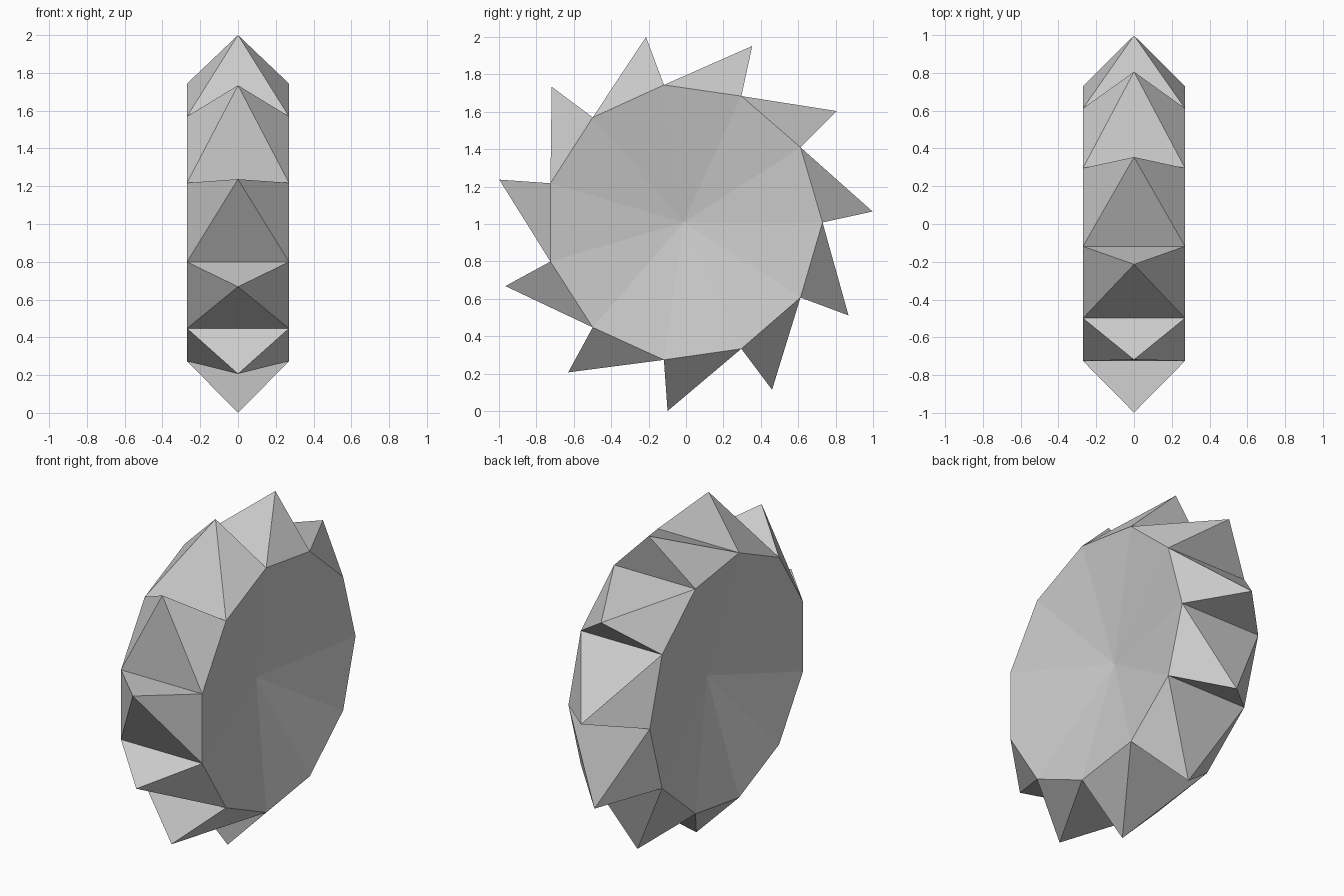
import bpy, bmesh
from math import cos, sin, radians, pi

if "Cube" in bpy.data.objects:
    bpy.data.objects.remove(bpy.data.objects["Cube"])

SIDES = 11
CY, CZ = -0.0125, 1.0085     # wheel centre
HUB_R, TIP_R = 0.7425, 1.012
HALF_W, DISH_X = 0.27, 0.13  # rim half width, x of the sunken centre
TIP_TURN = radians(3.3)      # tips lean past one end of each rim side


def ring_point(x, r, a):
    return (x, CY + r * cos(a), CZ + r * sin(a))


bm = bmesh.new()
step = 2 * pi / SIDES
left = [bm.verts.new(ring_point(-HALF_W, HUB_R, i * step)) for i in range(SIDES)]
right = [bm.verts.new(ring_point(HALF_W, HUB_R, i * step)) for i in range(SIDES)]
left_mid = bm.verts.new((-DISH_X, CY, CZ))
right_mid = bm.verts.new((DISH_X, CY, CZ))

for i in range(SIDES):
    j = (i + 1) % SIDES
    # dished side faces
    bm.faces.new((right_mid, right[i], right[j]))
    bm.faces.new((left_mid, left[j], left[i]))
    # slanted pyramid tooth on each rim side
    tip = bm.verts.new(ring_point(0, TIP_R, i * step + TIP_TURN))
    base = (left[i], left[j], right[j], right[i])
    for k in range(4):
        bm.faces.new((base[k], base[(k + 1) % 4], tip))

bmesh.ops.recalc_face_normals(bm, faces=bm.faces)
mesh = bpy.data.meshes.new("toothed_wheel")
bm.to_mesh(mesh)
bm.free()
wheel = bpy.data.objects.new("toothed_wheel", mesh)
bpy.context.collection.objects.link(wheel)
